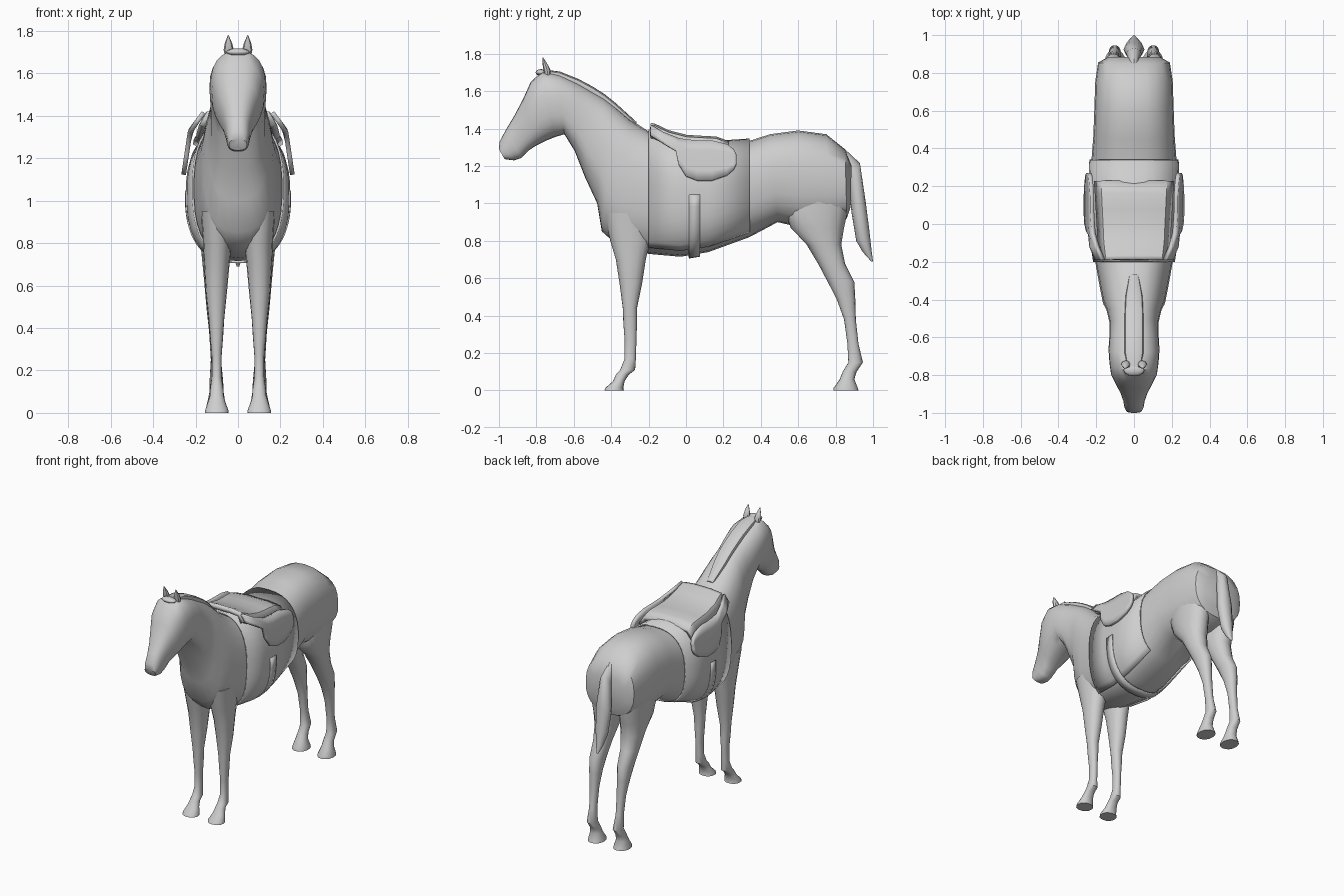
import bpy, bmesh, math
from mathutils import Vector

coat = bpy.data.materials.new("light_grey")
coat.diffuse_color = (0.62, 0.62, 0.62, 1)


def spow(v, e):
    return math.copysign(abs(v) ** e, v)


def ring(a, b, w, cx=0, n=2.5, t0=0, t1=360, k=24):
    """Superellipse through side points a and b (y, z), half width w."""
    pts, full = [], t1 - t0 == 360
    for i in range(k if full else k + 1):
        t = math.radians(t0 + (t1 - t0) * i / k)
        c, s = spow(math.cos(t), 2 / n), spow(math.sin(t), 2 / n)
        pts.append(Vector((cx + w * s,
                           (a[0] + b[0]) / 2 + (a[0] - b[0]) / 2 * c,
                           (a[1] + b[1]) / 2 + (a[1] - b[1]) / 2 * c)))
    return pts


def finish(ob, angle=40):
    ob.data.materials.append(coat)
    bpy.ops.object.select_all(action='DESELECT')
    ob.select_set(True)
    bpy.context.view_layer.objects.active = ob
    bpy.ops.object.shade_smooth_by_angle(angle=math.radians(angle))
    return ob


def loft(name, rings, closed=True, thick=0, angle=40):
    bm = bmesh.new()
    rows = [[bm.verts.new(p) for p in r] for r in rings]
    m = len(rows[0])
    for r, q in zip(rows, rows[1:]):
        for i in range(m if closed else m - 1):
            j = (i + 1) % m
            bm.faces.new((r[i], r[j], q[j], q[i]))
    if closed:
        bm.faces.new(rows[0])
        bm.faces.new(rows[-1])
    bmesh.ops.recalc_face_normals(bm, faces=bm.faces)
    me = bpy.data.meshes.new(name)
    bm.to_mesh(me)
    bm.free()
    ob = bpy.data.objects.new(name, me)
    bpy.context.collection.objects.link(ob)
    if thick:
        mod = ob.modifiers.new("thickness", 'SOLIDIFY')
        mod.thickness, mod.offset = thick, 0
    return finish(ob, angle)


# Body, neck and head: top y, top z, bottom y, bottom z, half width
BODY = [
    (.885, 1.20, .880, .98, .14), (.85, 1.29, .86, .92, .19),
    (.75, 1.37, .76, .87, .205), (.60, 1.39, .62, .87, .21),
    (.45, 1.37, .49, .90, .215), (.34, 1.335, .34, .82, .225),
    (.12, 1.32, .12, .74, .235), (-.03, 1.33, -.03, .715, .23),
    (-.20, 1.385, -.20, .73, .205), (-.30, 1.45, -.36, .77, .182),
    (-.38, 1.52, -.45, .85, .165), (-.44, 1.565, -.475, 1.0, .145),
    (-.50, 1.60, -.54, 1.14, .13), (-.58, 1.645, -.595, 1.28, .13),
    (-.68, 1.69, -.65, 1.37, .135), (-.77, 1.705, -.70, 1.355, .13),
    (-.83, 1.65, -.75, 1.335, .122), (-.87, 1.56, -.80, 1.31, .10),
    (-.92, 1.465, -.845, 1.28, .073), (-.965, 1.39, -.88, 1.243, .058),
    (-.997, 1.33, -.92, 1.23, .052), (-1.0, 1.29, -.97, 1.237, .042),
]
loft("horse_body", [ring(s[:2], s[2:4], s[4]) for s in BODY])

# Legs: z, front y, back y, inner x, outer x
FRONT_LEG = [
    (.95, -.44, -.18, .03, .175), (.80, -.405, -.19, .03, .165),
    (.70, -.375, -.215, .04, .16), (.57, -.355, -.235, .052, .152),
    (.44, -.338, -.262, .065, .138), (.36, -.335, -.262, .07, .132),
    (.27, -.328, -.265, .077, .124), (.17, -.328, -.268, .077, .124),
    (.11, -.352, -.272, .068, .132), (.085, -.375, -.305, .068, .132),
    (.05, -.39, -.328, .06, .142), (.015, -.43, -.335, .046, .154),
    (0, -.436, -.332, .044, .156),
]
HIND_LEG = [
    (1.12, .58, .875, .03, .195), (.96, .53, .865, .02, .192),
    (.87, .56, .845, .02, .185), (.78, .645, .83, .03, .175),
    (.68, .705, .85, .05, .165), (.58, .758, .90, .062, .156),
    (.49, .805, .905, .07, .148), (.38, .845, .908, .076, .136),
    (.25, .863, .922, .08, .128), (.15, .868, .946, .07, .134),
    (.10, .838, .912, .068, .134), (.06, .822, .90, .062, .142),
    (.015, .79, .918, .047, .153), (0, .788, .922, .045, .155),
]
for side, sx in (("left", 1), ("right", -1)):
    for name, leg in (("front_leg", FRONT_LEG), ("hind_leg", HIND_LEG)):
        loft(f"{name}_{side}", [ring((y0, z), (y1, z), (xo - xi) / 2,
             sx * (xi + xo) / 2, 2.2, k=16) for z, y0, y1, xi, xo in leg])

# Tail
TAIL = [(.85, 1.20, .85, 1.29, .02), (.87, 1.10, .93, 1.215, .04),
        (.885, .95, .962, 1.0, .055), (.91, .80, .981, .85, .042),
        (.945, .74, .992, .75, .025), (.99, .69, 1.0, .69, .006)]
loft("tail", [ring(s[:2], s[2:4], s[4], n=2, k=12) for s in TAIL])

# Mane lying along the neck crest
MANE = [(-.76, 1.715, .035), (-.68, 1.705, .05), (-.58, 1.665, .05),
        (-.50, 1.622, .05), (-.44, 1.583, .048), (-.38, 1.535, .045),
        (-.27, 1.435, .025)]
loft("mane", [ring((y + .006, z), (y - .012, z - .04), w, n=3, k=12)
              for y, z, w in MANE])

# Forelock between the ears
bpy.ops.mesh.primitive_uv_sphere_add(segments=12, ring_count=6, radius=1,
                                     location=(0, -.775, 1.70))
lock = bpy.context.object
lock.name = "forelock"
lock.scale = (.055, .03, .018)
finish(lock)

# Ears
for side, sx in (("left", 1), ("right", -1)):
    rows = [(1.68, -.74, .018), (1.71, -.742, .024), (1.74, -.752, .018),
            (1.78, -.765, .002)]
    loft("ear_" + side, [ring((y - d * .8, z), (y + d * .8, z), d,
         sx * (.043 + (z - 1.68) * .03), 2, k=8) for z, y, d in rows])


# Cloth and strap follow the torso, lifted slightly off it
def band(name, secs, lift, t0, t1, thick):
    loft(name, [ring((s[0], s[1] + lift), (s[2], s[3] - lift), s[4] + lift,
                     t0=t0, t1=t1, k=28) for s in secs], False, thick)


def torso_at(y):
    a, b = BODY[6], BODY[7]
    f = (a[0] - y) / (a[0] - b[0])
    return [p + (q - p) * f for p, q in zip(a, b)]


band("saddle_cloth", BODY[5:9], .007, -147, 147, .01)
band("girth_strap", [torso_at(.075), torso_at(.015)], .013, 88, 272, .008)

# Saddle seat: curved plate with turned-down sides
SEAT = [(-.19, 1.415, .165), (-.17, 1.412, .17), (-.10, 1.378, .18),
        (0, 1.352, .185), (.08, 1.347, .19), (.16, 1.343, .195),
        (.225, 1.318, .20)]
CROSS = [(1, -.06), (.84, -.008), (.4, 0), (0, 0)]
CROSS += [(-u, d) for u, d in CROSS[-2::-1]]
loft("saddle_seat", [[Vector((u * w, y, z + d)) for u, d in CROSS]
                     for y, z, w in SEAT], False, .03, 30)


# Saddle flaps: y, top z, bottom z, hung outward with falling height
def flap_x(z):
    return .165 + (1.41 - z) * .75 if z > 1.33 else .225 + (1.33 - z) * .15


FLAP = [(-.19, 1.415, 1.365), (-.12, 1.375, 1.32), (-.055, 1.35, 1.28),
        (-.04, 1.345, 1.21), (0, 1.34, 1.145), (.06, 1.335, 1.122),
        (.14, 1.335, 1.122), (.22, 1.315, 1.15), (.255, 1.29, 1.18),
        (.27, 1.26, 1.21)]
for side, sx in (("left", 1), ("right", -1)):
    loft("saddle_flap_" + side,
         [[Vector((sx * flap_x(a + (b - a) * i / 4), y, a + (b - a) * i / 4))
           for i in range(5)] for y, a, b in FLAP], False, .022)
